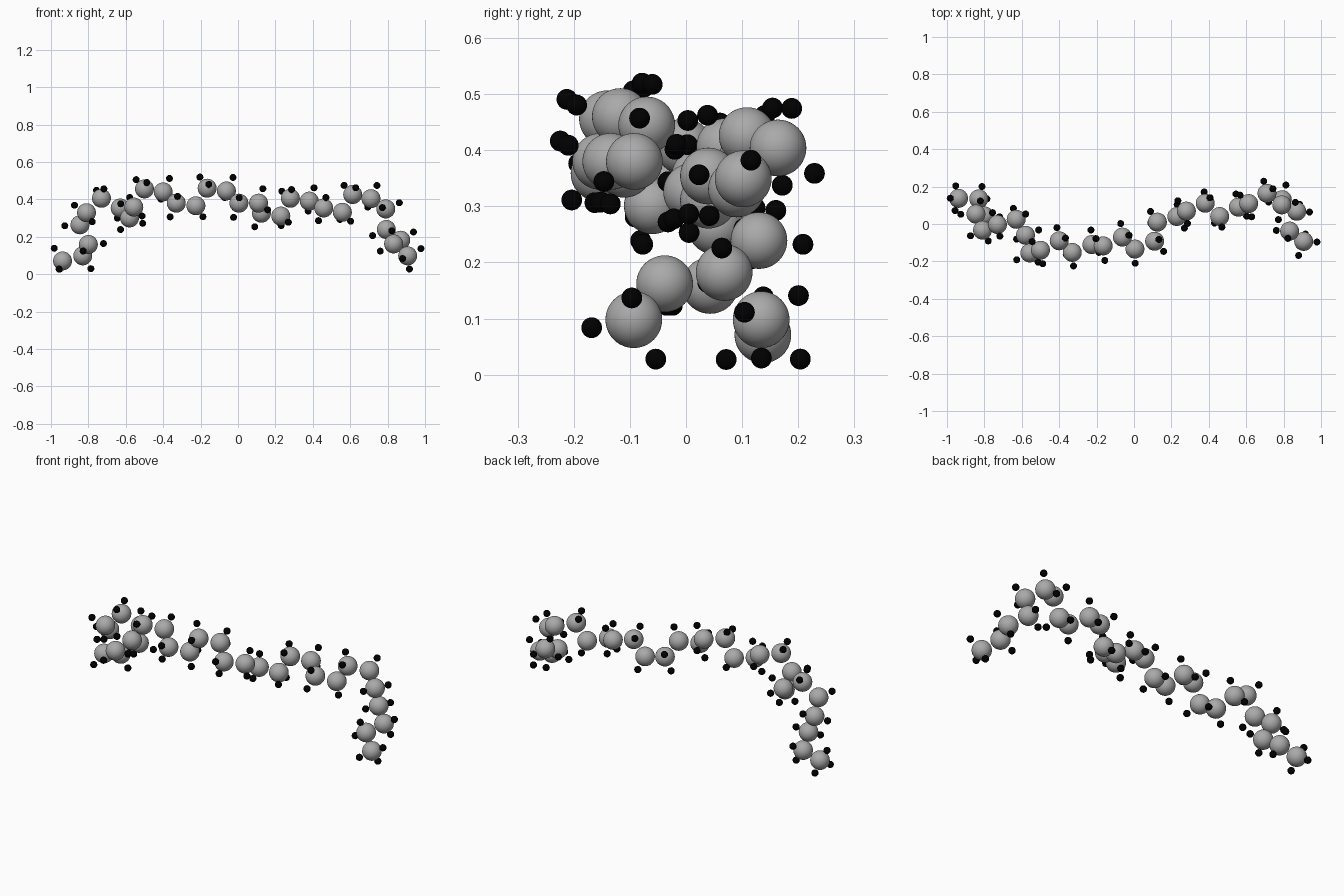
import bpy, bmesh
from mathutils import Vector, Matrix
from math import radians

if "Cube" in bpy.data.objects:
    bpy.data.objects.remove(bpy.data.objects["Cube"])

CARBON_R, HYDROGEN_R, CH_BOND = 0.0505, 0.0185, 0.081
DROP = Vector((0, 0, -0.004))

# backbone of the chain, one point per large ball
BACKBONE = [Vector(p) + DROP for p in (
    (-.938, .137, .075), (-.83, .134, .102), (-.80, .043, .163), (-.845, .053, .268),
    (-.81, -.033, .333), (-.73, -.003, .41), (-.63, .025, .358), (-.58, -.06, .305),
    (-.557, -.155, .363), (-.50, -.14, .46), (-.40, -.09, .444), (-.33, -.152, .384),
    (-.225, -.11, .37), (-.165, -.117, .464), (-.062, -.07, .449), (.005, -.134, .384),
    (.11, -.092, .384), (.125, .01, .33), (.229, .04, .315), (.28, .069, .41),
    (.381, .111, .395), (.458, .04, .358), (.558, .09, .335), (.613, .109, .43),
    (.711, .164, .408), (.79, .102, .353), (.793, .13, .243), (.87, .068, .186),
    (.832, -.038, .166), (.907, -.093, .102))]


def ball_mesh(name, radius, segments, rings, shade):
    bm = bmesh.new()
    bmesh.ops.create_uvsphere(bm, u_segments=segments, v_segments=rings, radius=radius)
    for f in bm.faces:
        f.smooth = True
    mesh = bpy.data.meshes.new(name)
    bm.to_mesh(mesh)
    bm.free()
    material = bpy.data.materials.new(name)
    material.diffuse_color = (shade, shade, shade, 1)
    mesh.materials.append(material)
    return mesh


def place(mesh, name, position):
    obj = bpy.data.objects.new(name, mesh)
    obj.location = position
    bpy.context.collection.objects.link(obj)


def end_directions(end, second, third):
    # three small balls staggered around the end of the chain
    axis = (end - second).normalized()
    side = (second - third) - axis * (second - third).dot(axis)
    first = axis * 0.333 + side.normalized() * 0.943
    return [Matrix.Rotation(radians(a), 3, axis) @ first for a in (0, 120, 240)]


def middle_directions(before, here, after):
    # two small balls on the outside of the bend
    u, v = (before - here).normalized(), (after - here).normalized()
    out, across = -(u + v).normalized(), u.cross(v).normalized()
    return [out * 0.58 + across * 0.815 * s for s in (-1, 1)]


carbon = ball_mesh("carbon_ball", CARBON_R, 48, 24, 0.28)
hydrogen = ball_mesh("hydrogen_ball", HYDROGEN_R, 32, 16, 0.0)
carbon.materials[0].diffuse_color = (0.4, 0.4, 0.4, 1)

# chain of large balls, each with its small balls
last = len(BACKBONE) - 1
for i, p in enumerate(BACKBONE):
    place(carbon, f"carbon_{i + 1}", p)
    if i == 0:
        dirs = end_directions(p, BACKBONE[1], BACKBONE[2])
    elif i == last:
        dirs = end_directions(p, BACKBONE[-2], BACKBONE[-3])
    else:
        dirs = middle_directions(BACKBONE[i - 1], p, BACKBONE[i + 1])
    for j, d in enumerate(dirs):
        place(hydrogen, f"hydrogen_{i + 1}_{j + 1}", p + d * CH_BOND)

for m in bpy.data.materials:
    if m.users and not m.is_grease_pencil:
        m.use_nodes = True
        m.node_tree.nodes["Principled BSDF"].inputs["Base Color"].default_value = m.diffuse_color
